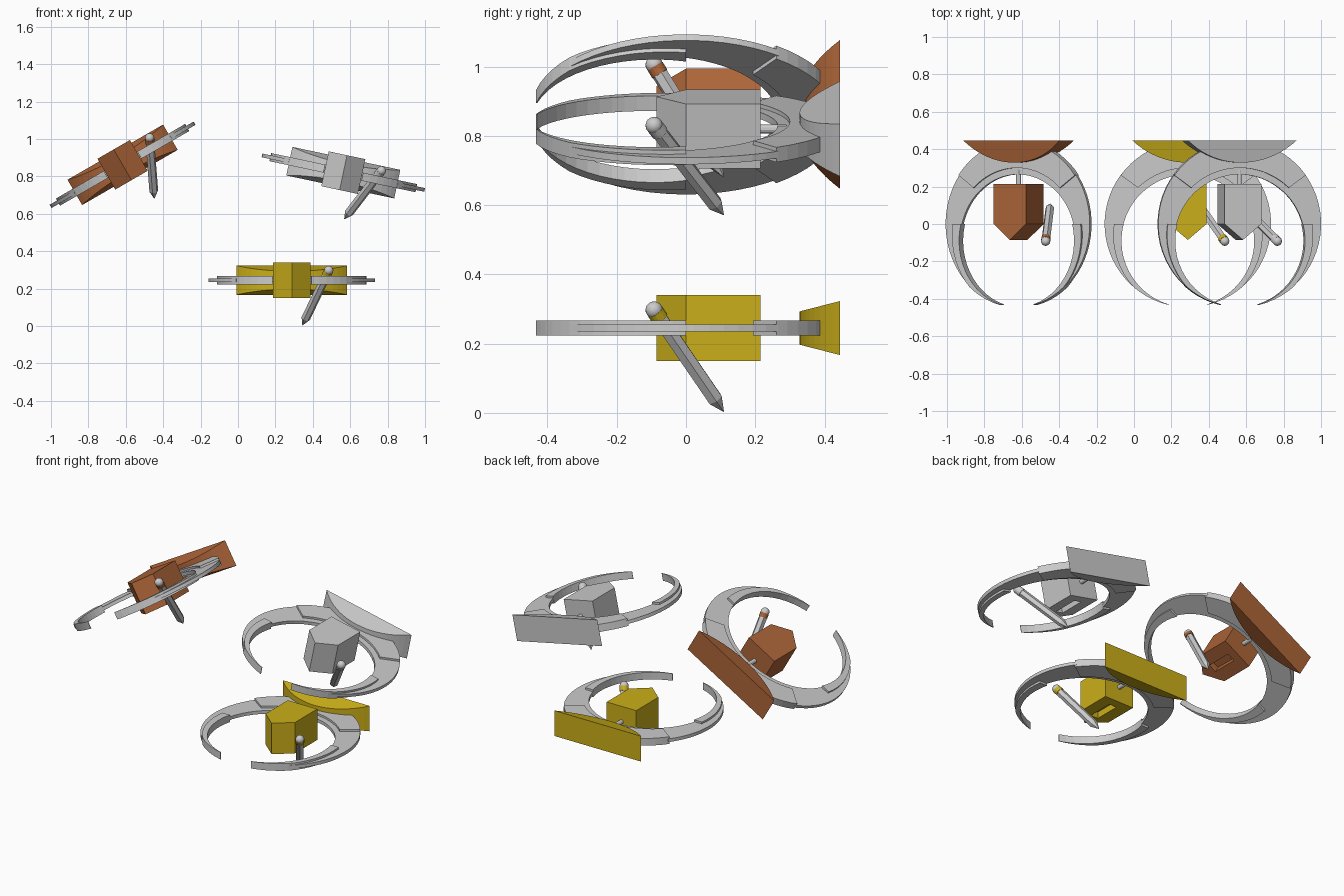
import bpy, bmesh, math
from mathutils import Matrix, Vector

if "Cube" in bpy.data.objects:
    bpy.data.objects.remove(bpy.data.objects["Cube"])

R_OUT = 0.445


def material(name, rgb):
    m = bpy.data.materials.new(name)
    m.diffuse_color = (*rgb, 1)
    m.use_nodes = True
    m.node_tree.nodes["Principled BSDF"].inputs["Base Color"].default_value = m.diffuse_color
    return m


def finish(name, bm, place, mat=None):
    bmesh.ops.recalc_face_normals(bm, faces=bm.faces)
    me = bpy.data.meshes.new(name)
    bm.to_mesh(me)
    bm.free()
    ob = bpy.data.objects.new(name, me)
    bpy.context.collection.objects.link(ob)
    ob.matrix_world = place
    if mat:
        me.materials.append(mat)
    return ob


def loft(bm, sections):
    """Join equal-length closed sections and cap both ends."""
    rows = [[bm.verts.new(p) for p in s] for s in sections]
    n = len(rows[0])
    for a, b in zip(rows, rows[1:]):
        for i in range(n):
            bm.faces.new((a[i], a[(i + 1) % n], b[(i + 1) % n], b[i]))
    bm.faces.new(rows[0])
    bm.faces.new(rows[-1])


def inner(a):
    # offset inner circle that makes the ring a crescent
    d = -0.09 * math.sin(a)
    return d + math.sqrt(d * d - 0.09 ** 2 + 0.355 ** 2)


def arc_band(bm, a0, a1, r_in, r_out, h, mirror=False):
    n = max(2, round((a1 - a0) / 5.5))
    sections = []
    for i in range(n + 1):
        a = math.radians(a0 + (a1 - a0) * i / n)
        c, s = math.cos(a) * (-1 if mirror else 1), math.sin(a)
        sections.append([(r * c, r * s, z) for r, z in
                         ((r_in(a), -h), (r_out(a), -h), (r_out(a), h), (r_in(a), h))])
    loft(bm, sections)


def lip_outer(a):
    # thick front lip narrows from the rim to 0.395 at the side
    t = min(1, max(0, 1 + math.degrees(a) / 48))
    return R_OUT - 0.05 * t


def ring(place):
    bm = bmesh.new()
    for m in (False, True):
        arc_band(bm, -48, 37, lambda a: inner(a) + 0.001, lambda a: R_OUT, 0.010, m)
        arc_band(bm, -76.5, 0, inner, lip_outer, 0.022, m)
    arc_band(bm, 36, 144, inner, lambda a: R_OUT - 0.001, 0.010)
    arc_band(bm, 36, 144, lambda a: inner(a) + 0.035, lambda a: R_OUT - 0.001, 0.022)
    finish("crescent_ring", bm, place)


def body(place, mat):
    # pointed prism with a slot cut in the underside
    prof = [(-0.1, 0.215), (-0.1, 0), (0, -0.085), (0.1, 0), (0.1, 0.215)]
    bm = bmesh.new()
    loft(bm, [[(x, y, z) for x, y in prof] for z in (-0.095, 0.095)])
    ob = finish("center_body", bm, place, mat)
    bm = bmesh.new()
    bmesh.ops.create_cube(bm, size=1, matrix=Matrix.Translation((0, 0.08, -0.095))
                          @ Matrix.Diagonal((0.05, 0.16, 0.08, 1)))
    cutter = finish("slot_cutter", bm, place)
    cutter.hide_render = True
    cutter.hide_set(True)
    mod = ob.modifiers.new("slot", "BOOLEAN")
    mod.operation = "DIFFERENCE"
    mod.solver = "EXACT"
    mod.object = cutter


def back_plate(place, mat):
    # curved front, flat back, height growing toward the back
    rad, n = 0.43, 20
    half = math.asin(0.295 / rad)
    bm = bmesh.new()
    low, high = [], []
    for i in range(n + 1):
        a = -half + 2 * half * i / n
        y = 0.328 + rad * (1 - math.cos(a))
        z = 0.048 + 0.03 * (y - 0.328) / 0.117
        low.append((rad * math.sin(a), y, -z))
        high.append((rad * math.sin(a), y, z))
    loft(bm, [low, high])
    finish("back_plate", bm, place, mat)


def cone(bm, r1, r2, z0, z1, sides):
    bmesh.ops.create_cone(bm, cap_ends=True, segments=sides, radius1=r1, radius2=r2,
                          depth=z1 - z0, matrix=Matrix.Translation((0, 0, (z0 + z1) / 2)))


def stylus(place, mat):
    top, tip = Vector((0.197, -0.092, 0.052)), Vector((0.056, 0.11, -0.243))
    d = tip - top
    local = place @ Matrix.Translation(top) @ d.to_track_quat('Z', 'Y').to_matrix().to_4x4()
    length = d.length
    bm = bmesh.new()
    cone(bm, 0.024, 0.024, 0.03, length - 0.05, 6)
    cone(bm, 0.024, 0, length - 0.05, length, 6)
    finish("stylus_shaft", bm, local)
    bm = bmesh.new()
    cone(bm, 0.025, 0.025, 0.006, 0.032, 16)
    finish("stylus_band", bm, local, mat)
    bm = bmesh.new()
    bmesh.ops.create_uvsphere(bm, u_segments=16, v_segments=10, radius=0.025)
    for f in bm.faces:
        f.smooth = True
    finish("stylus_cap", bm, local)


def rod(place):
    bm = bmesh.new()
    bmesh.ops.create_cone(bm, cap_ends=True, segments=12, radius1=0.013, radius2=0.013, depth=0.09,
                          matrix=Matrix.Translation((0, 0.245, 0)) @ Matrix.Rotation(math.pi / 2, 4, 'X'))
    finish("connecting_rod", bm, place)


# three identical craft, each banked about the front-back axis
rust = material("rust", (0.42, 0.13, 0.04))
yellow = material("yellow", (0.60, 0.43, 0.01))
for x, z, bank, mat in ((-0.617, 0.862, -30, rust), (0.288, 0.245, 0, yellow), (0.563, 0.82, 12, None)):
    place = Matrix.Translation((x, 0, z)) @ Matrix.Rotation(math.radians(bank), 4, 'Y')
    ring(place)
    body(place, mat)
    back_plate(place, mat)
    stylus(place, mat)
    rod(place)
